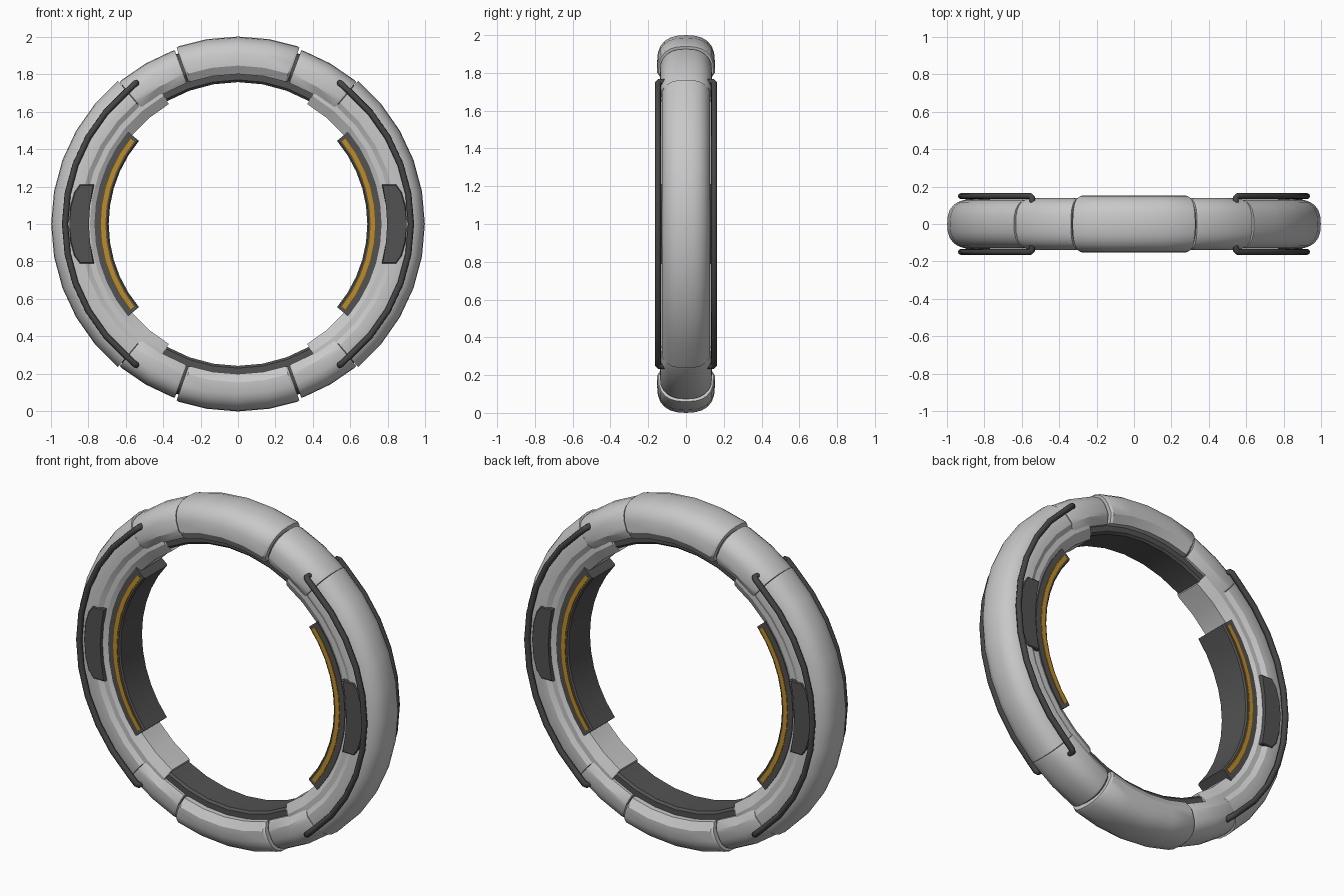
import bpy, bmesh, math

if "Cube" in bpy.data.objects:
    bpy.data.objects.remove(bpy.data.objects["Cube"])

def material(name, col):
    m = bpy.data.materials.new(name)
    m.diffuse_color = (*col, 1)
    m.use_nodes = True
    m.node_tree.nodes["Principled BSDF"].inputs["Base Color"].default_value = m.diffuse_color
    return m

LIGHT = material("light grey", (0.58, 0.58, 0.58))
DARK = material("dark grey", (0.085, 0.085, 0.085))
ROD = material("charcoal", (0.06, 0.06, 0.06))
GOLD = material("gold", (0.55, 0.27, 0.01))

def pt(r, deg, y):
    # ring position: angle measured from the top, ring centre at z = 1
    a = math.radians(deg)
    return (r * math.sin(a), y, 1 + r * math.cos(a))

def finish(name, bm, mat, angle=30):
    bmesh.ops.recalc_face_normals(bm, faces=bm.faces)
    me = bpy.data.meshes.new(name)
    bm.to_mesh(me)
    bm.free()
    me.materials.append(mat)
    ob = bpy.data.objects.new(name, me)
    bpy.context.collection.objects.link(ob)
    bpy.ops.object.select_all(action='DESELECT')
    bpy.context.view_layer.objects.active = ob
    ob.select_set(True)
    bpy.ops.object.shade_smooth_by_angle(angle=math.radians(angle))
    return ob

def sweep(name, prof, a0, a1, steps, mat, chamfer=0.0, closed=False):
    """Sweep a (y, r) profile round the ring, with optional chamfered ends."""
    bm = bmesh.new()
    cr = sum(p[1] for p in prof) / len(prof)
    stations = [(a0 + (a1 - a0) * i / steps, 1.0) for i in range(steps + (not closed))]
    if chamfer:
        d = 0.8 if a1 > a0 else -0.8
        stations[0] = (a0 + d, 1.0)
        stations[-1] = (a1 - d, 1.0)
        stations = [(a0, 1 - chamfer)] + stations + [(a1, 1 - chamfer)]
    rings = [[bm.verts.new(pt(cr + (r - cr) * k, a, y * k)) for y, r in prof]
             for a, k in stations]
    n = len(prof)
    for i in range(len(rings) - (not closed)):
        p, q = rings[i], rings[(i + 1) % len(rings)]
        for j in range(n):
            bm.faces.new((p[j], p[(j + 1) % n], q[(j + 1) % n], q[j]))
    if not closed:
        bm.faces.new(rings[0])
        bm.faces.new(rings[-1])
    return finish(name, bm, mat)

def shell(w, top, base=0.865, n=2.5, count=12):
    """Domed outer face, short flat sides and chamfered inner edges."""
    prof = []
    for i in range(count + 1):
        t = math.pi * i / count
        c, s = math.cos(t), max(0, math.sin(t))
        prof.append((math.copysign(w * abs(c) ** (2 / n), c),
                     base + (top - base) * s ** (2 / n)))
    return prof + [(-w, 0.845), (-w + 0.028, 0.80), (w - 0.028, 0.80), (w, 0.845)]

def box(w, r0, r1, c=0.0, cr=0.0):
    """Rectangular profile, inner edge chamfered by c across and cr radially."""
    if c == 0:
        return [(w, r1), (-w, r1), (-w, r0), (w, r0)]
    return [(w, r1), (-w, r1), (-w, r0 + cr), (-w + c, r0), (w - c, r0), (w, r0 + cr)]

# inner dark band and core seen in the seams
sweep("inner_band", box(0.095, 0.757, 0.83, 0.012, 0.012), 0, 360, 36, DARK, closed=True)
sweep("core", shell(0.118, 0.965), 0, 360, 36, DARK, closed=True)

# top and bottom shells
for name, mid in (("top_shell", 0), ("bottom_shell", 180)):
    sweep(name, shell(0.153, 1.0, 0.86), mid - 19.2, mid + 19.2, 4, LIGHT, chamfer=0.05)

for side, s in (("right", 1), ("left", -1)):
    # joint shells between the end shells and the side shells
    for end, a0, a1 in (("upper", 20, 39.8), ("lower", 160, 140.2)):
        sweep(f"{side}_{end}_joint_shell", shell(0.138, 0.988), s * a0, s * a1, 2, LIGHT, chamfer=0.03)
    # long side shell, light liner and dark grip pad
    sweep(f"{side}_side_shell", shell(0.131, 0.997), s * 40, s * 140, 10, LIGHT)
    sweep(f"{side}_liner", box(0.115, 0.738, 0.83, 0.032, 0.052), s * 30, s * 150, 12, LIGHT, chamfer=0.03)
    sweep(f"{side}_grip_pad", box(0.106, 0.69, 0.766, 0.008, 0.008), s * 50, s * 130, 10, DARK)

    for face, f in (("front", -1), ("back", 1)):
        # gold strip on the pad edge
        y0, y1 = f * 0.103, f * 0.109
        sweep(f"{side}_{face}_gold_strip",
              [(y0, 0.732), (y1, 0.732), (y1, 0.708), (y0, 0.708)],
              s * 51.5, s * 128.5, 10, GOLD)

        # dark side plate: arc outline with clipped outer corners
        inner = [(0.796, a) for a in (105.3, 97.5, 90, 82.5, 74.7)]
        outer = [(0.87, 76), (0.89, 79), (0.90, 84), (0.90, 90),
                 (0.90, 96), (0.89, 101), (0.87, 104)]
        bm = bmesh.new()
        lo = [bm.verts.new(pt(r, s * a, f * 0.08)) for r, a in inner + outer]
        hi = [bm.verts.new(pt(r, s * a, f * 0.137)) for r, a in inner + outer]
        bm.faces.new(lo)
        cap = bm.faces.new(hi)
        for j in range(len(lo)):
            k = (j + 1) % len(lo)
            bm.faces.new((lo[j], lo[k], hi[k], hi[j]))
        bmesh.ops.bevel(bm, geom=list(cap.edges), offset=0.005, segments=1, affect='EDGES')
        finish(f"{side}_{face}_plate", bm, DARK)

        # bent guard rod with ends turned into the shell
        path = [(0.928, 35.8, 0.10), (0.928, 35.8, 0.14), (0.928, 36.6, 0.149)]
        path += [(0.923, 40 + 10 * i, 0.149) for i in range(11)]
        path += [(0.928, 143.4, 0.149), (0.928, 144.2, 0.14), (0.928, 144.2, 0.10)]
        cu = bpy.data.curves.new("rod", 'CURVE')
        cu.dimensions = '3D'
        cu.bevel_depth = 0.0165
        cu.bevel_resolution = 2
        cu.use_fill_caps = True
        sp = cu.splines.new('POLY')
        sp.points.add(len(path) - 1)
        for p, (r, a, y) in zip(sp.points, path):
            p.co = (*pt(r, s * a, f * y), 1)
        cu.materials.append(ROD)
        ob = bpy.data.objects.new(f"{side}_{face}_guard_rod", cu)
        bpy.context.collection.objects.link(ob)
        bpy.ops.object.select_all(action='DESELECT')
        bpy.context.view_layer.objects.active = ob
        ob.select_set(True)
        bpy.ops.object.convert(target='MESH')
        bpy.ops.object.shade_smooth_by_angle(angle=math.radians(50))
